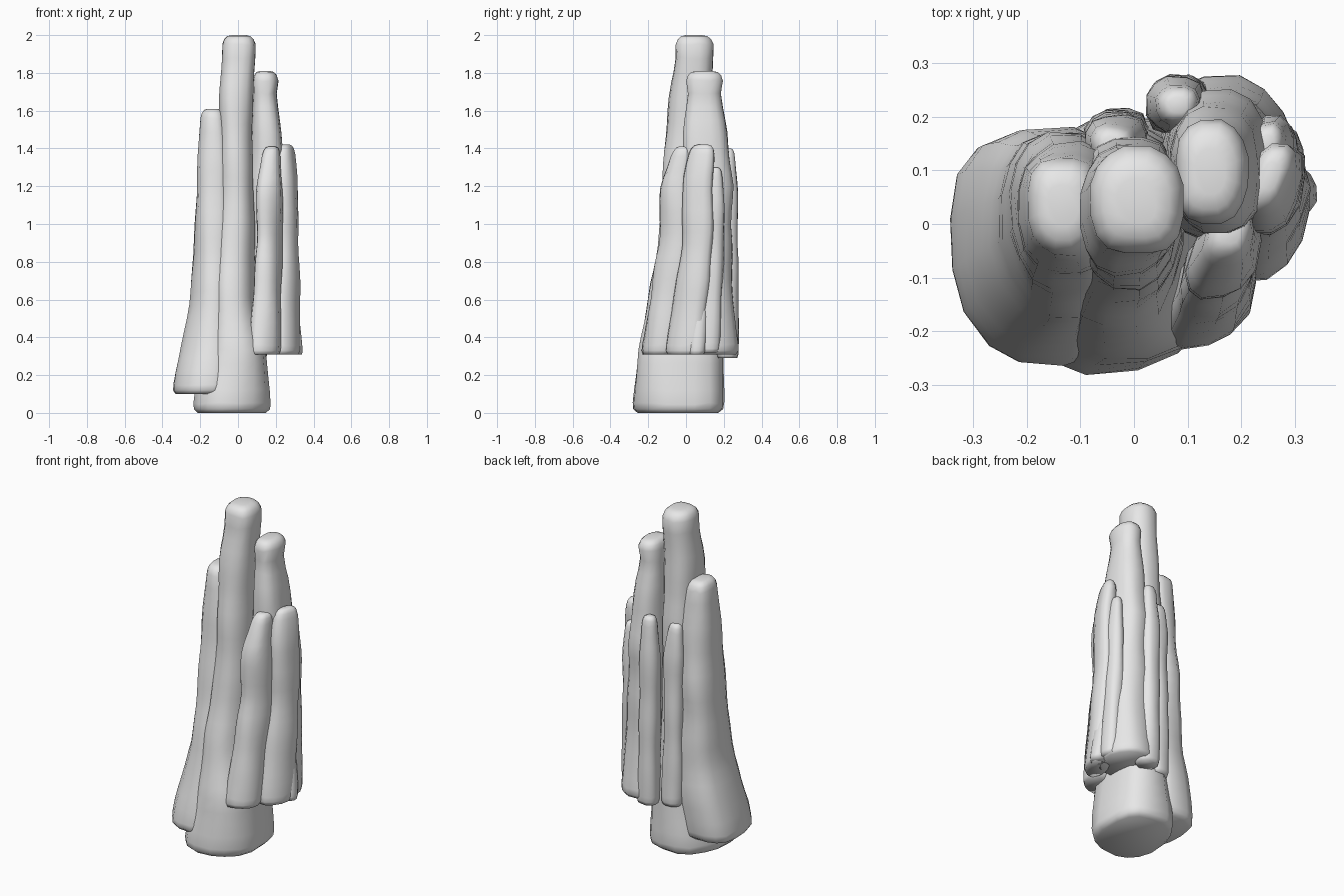
import bpy, bmesh, math, random

if "Cube" in bpy.data.objects:
    bpy.data.objects.remove(bpy.data.objects["Cube"])

stone = bpy.data.materials.new("pale grey stone")
stone.diffuse_color = (0.8, 0.8, 0.8, 1)
stone.use_nodes = True
stone.node_tree.nodes["Principled BSDF"].inputs["Base Color"].default_value = stone.diffuse_color


def sample(profile, z):
    """Blend the box (x0, x1, y0, y1) between the two nearest sections."""
    for a, b in zip(profile, profile[1:]):
        if z <= b[0]:
            t = max(0, (z - a[0]) / (b[0] - a[0]))
            return [p + (q - p) * t for p, q in zip(a[1:], b[1:])]
    return profile[-1][1:]


def column(name, profile, seed, corners, sides=16, step=0.07, rough=0.05, skew=0):
    """Lumpy dripstone column lofted through sections (z, x0, x1, y0, y1).
    corners: roundness of back-right, back-left, front-left, front-right
    at the foot; all blend to a plain rounded shape at the tip."""
    rng = random.Random(seed)
    lobes = [(rng.uniform(0, 6.28), rng.uniform(4, 9)) for _ in range(3)]
    bm = bmesh.new()
    z0, z1 = profile[0][0], profile[-1][0]
    n = max(4, round((z1 - z0 - 0.1) / step))
    # heights and insets: rounded foot, body, rounded tip
    levels = [(z0, 0.88), (z0 + 0.02, 0.98)]
    levels += [(z0 + 0.05 + (z1 - z0 - 0.1) * i / n, 1) for i in range(n + 1)]
    levels += [(z1 - 0.022, 0.92), (z1 - 0.006, 0.75), (z1, 0.45)]
    rings = []
    for z, inset in levels:
        x0, x1, y0, y1 = sample(profile, z)
        up = (z - z0) / (z1 - z0)
        swell = 1 + rough * 0.6 * min(1, up * 3) * math.sin(z * 19 + lobes[0][0])
        ring = []
        for i in range(sides):
            a = 2 * math.pi * (i + 0.5) / sides
            c, s = math.cos(a), math.sin(a)
            shape = corners[i * 4 // sides] * (1 - up) + 0.8 * up
            r = inset * swell
            r *= 1 + rough * sum(math.sin(k * a + p + f * z)
                                 for k, (p, f) in zip((2, 3, 5), lobes)) / 2
            dy = (y1 - y0) / 2 * r * math.copysign(abs(s) ** shape, s)
            dx = (x1 - x0) / 2 * r * math.copysign(abs(c) ** shape, c)
            wob = rng.uniform(-.006, .006) if z0 + .03 < z < z1 - .03 else 0
            ring.append(bm.verts.new(((x0 + x1) / 2 + dx + skew * dy,
                                      (y0 + y1) / 2 + dy, z + wob)))
        rings.append(ring)
    for low, high in zip(rings, rings[1:]):
        for i in range(sides):
            j = (i + 1) % sides
            bm.faces.new((low[i], low[j], high[j], high[i]))
    bm.faces.new(rings[0][::-1])
    bm.faces.new(rings[-1])
    mesh = bpy.data.meshes.new(name)
    bm.to_mesh(mesh)
    bm.free()
    mesh.materials.append(stone)
    for f in mesh.polygons:
        f.use_smooth = True
    ob = bpy.data.objects.new(name, mesh)
    bpy.context.collection.objects.link(ob)


# Tallest column, standing on the ground
column("main_column", [
    (0.00, -.235, .17, -.29, .205), (0.10, -.23, .17, -.285, .205),
    (0.32, -.17, .155, -.255, .195), (0.60, -.14, .095, -.20, .18),
    (1.00, -.11, .085, -.14, .17), (1.40, -.105, .08, -.11, .16),
    (1.70, -.10, .08, -.085, .14), (1.88, -.085, .092, -.06, .145),
    (1.95, -.08, .092, -.058, .145), (2.00, -.075, .085, -.05, .135)],
    3, (.62, 1.1, .75, 1.0), rough=0.035)

# Broad left column with a flared foot
column("left_column", [
    (0.10, -.352, -.035, -.275, .165), (0.20, -.34, -.03, -.262, .17),
    (0.35, -.305, -.025, -.222, .175), (0.60, -.25, -.025, -.18, .175),
    (1.00, -.23, -.03, -.12, .165), (1.30, -.215, -.035, -.09, .15),
    (1.50, -.205, -.05, -.07, .135), (1.61, -.195, -.07, -.05, .12)],
    8, (.6, .75, 1.15, .6), rough=0.035)

# Right rear column
column("rear_column", [
    (0.31, .04, .305, -.04, .285), (0.60, .05, .285, -.03, .25),
    (1.00, .06, .265, -.03, .24), (1.20, .06, .255, -.03, .25),
    (1.45, .07, .235, -.02, .225), (1.68, .075, .205, .01, .185),
    (1.76, .075, .215, 0, .195), (1.81, .08, .205, .005, .19)],
    5, (1.0, .7, .8, .8), rough=0.035)

# Slender columns: name, foot z, tip z, foot/middle/tip boxes, skew, corners
slender = [
    ("front_right_column", 0.31, 1.41, (.06, .22, -.24, -.06),
     (.105, .23, -.14, .02), (.14, .22, -.06, .025), 0.25, (.8, .8, .7, 1.05)),
    ("right_column", 0.31, 1.42, (.185, .325, -.11, .09),
     (.20, .315, -.02, .145), (.22, .29, .03, .15), 0.25, (.8, .8, .8, 1.05)),
    ("right_rear_fold", 0.32, 1.30, (.23, .32, .07, .18),
     (.22, .30, .09, .20), (.22, .28, .11, .19), 0, (.95, .8, .8, .8)),
    ("rear_slender_column", 0.29, 1.40, (.03, .155, .16, .28),
     (.025, .135, .17, .275), (.045, .12, .19, .255), 0, (.8,) * 4),
    ("rear_left_slender_column", 0.29, 1.36, (-.09, .03, .10, .22),
     (-.09, .025, .10, .205), (-.08, .0, .11, .185), 0, (.8,) * 4),
]
for k, (name, z0, z1, foot, mid, tip, skew, corners) in enumerate(slender):
    zm = z0 + (z1 - z0) * 0.55
    column(name, [(z0, *foot), (zm, *mid), (z1 - 0.2, *mid), (z1, *tip)],
           20 + k, corners, sides=12, step=0.06, rough=0.06, skew=skew)

# Short drip at the foot of the right side
column("small_right_drip", [(0.31, .26, .345, .01, .10), (0.42, .26, .335, .02, .11),
                            (0.56, .26, .315, .05, .11)], 40, (.85,) * 4, sides=12)
